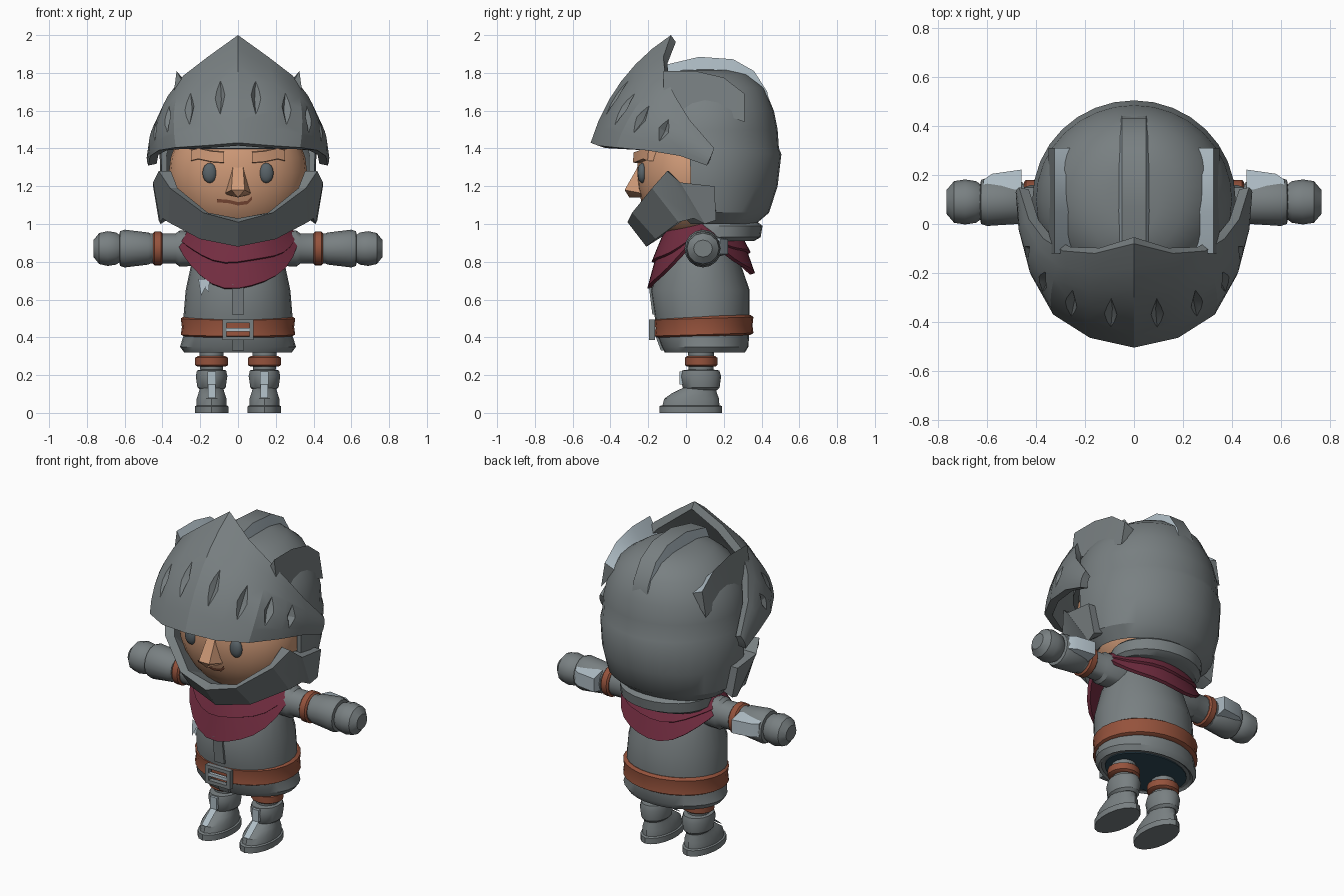
import bpy, bmesh, math
from mathutils import Vector as V

if "Cube" in bpy.data.objects:
    bpy.data.objects.remove(bpy.data.objects["Cube"])

def mat(name, *rgb):
    m = bpy.data.materials.new(name)
    m.diffuse_color = (*rgb, 1)
    m.use_nodes = True
    m.node_tree.nodes["Principled BSDF"].inputs["Base Color"].default_value = m.diffuse_color
    return m

STEEL = mat("steel", .19, .215, .222)
LIGHT = mat("bare_edge", .43, .51, .56)
SKIN = mat("skin", .62, .32, .185)
CLOTH = mat("maroon_cloth", .17, .026, .052)
LEATHER = mat("leather", .30, .085, .045)
SLATE = mat("eye_slate", .10, .125, .14)
LINING = mat("blue_lining", .03, .07, .10)
LIP = mat("lip_brown", .25, .085, .045)

def make(name, verts, faces, m, out=None, angle=32):
    """Mesh object; open surfaces are turned away from the point out."""
    me = bpy.data.meshes.new(name)
    me.from_pydata([tuple(v) for v in verts], [], faces)
    bm = bmesh.new()
    bm.from_mesh(me)
    bmesh.ops.remove_doubles(bm, verts=bm.verts, dist=1e-5)
    bmesh.ops.recalc_face_normals(bm, faces=bm.faces)
    if out is not None:
        if sum(f.normal.dot(f.calc_center_median() - V(out)) for f in bm.faces) < 0:
            bmesh.ops.reverse_faces(bm, faces=bm.faces)
    bm.to_mesh(me)
    bm.free()
    ob = bpy.data.objects.new(name, me)
    bpy.context.collection.objects.link(ob)
    me.materials.append(m)
    smooth(ob, angle)
    return ob

def smooth(ob, angle=32):
    ob.data.shade_smooth()
    ob.data.set_sharp_from_angle(angle=math.radians(angle))

def bake(ob, angle=32):
    dg = bpy.context.evaluated_depsgraph_get()
    me = bpy.data.meshes.new_from_object(ob.evaluated_get(dg))
    ob.modifiers.clear()
    ob.data = me
    smooth(ob, angle)

def thicken(ob, t, angle=32):
    md = ob.modifiers.new("thickness", 'SOLIDIFY')
    md.thickness, md.offset = t, -1
    bake(ob, angle)

def grid(name, rows, m, loop=False, caps=False, out=None, angle=32):
    n = len(rows[0])
    faces = [(r*n+c, r*n+(c+1) % n, (r+1)*n+(c+1) % n, (r+1)*n+c)
             for r in range(len(rows)-1) for c in range(n if loop else n-1)]
    if caps:
        faces += [tuple(range(n)), tuple(range((len(rows)-1)*n, len(rows)*n))]
    return make(name, [p for r in rows for p in r], faces, m, out, angle)

def loft(name, rings, m, n=24, place=lambda p: p, caps=True, angle=32):
    """Rings are (height, x radius, y centre, y radius)."""
    rows = [[place(V((rx*math.sin(2*math.pi*k/n), cy-ry*math.cos(2*math.pi*k/n), z)))
             for k in range(n)] for z, rx, cy, ry in rings]
    return grid(name, rows, m, True, caps, angle=angle)

def box(name, c, s, m):
    v = [V(c)+V((x*s[0], y*s[1], z*s[2]))/2 for x in (-1, 1) for y in (-1, 1) for z in (-1, 1)]
    return make(name, v, [(0, 1, 3, 2), (4, 5, 7, 6), (0, 1, 5, 4), (2, 3, 7, 6), (0, 2, 6, 4), (1, 3, 7, 5)], m)

def flip(p):
    return V((-p[0], p[1], p[2]))

# Helmet shell with the face opening removed
shell = loft("helmet_shell", [(1.0, .32, .12, .25), (1.06, .385, .1, .34), (1.2, .41, .1, .385),
    (1.37, .415, .1, .405), (1.40, .405, .1, .392), (1.5, .40, .1, .385), (1.6, .375, .1, .365),
    (1.72, .305, .1, .315), (1.79, .2, .1, .23), (1.815, .1, .1, .14), (1.82, .01, .1, .01)], STEEL, 32)
bm = bmesh.new()
bm.from_mesh(shell.data)
gone = [f for f in bm.faces if (f.calc_center_median().y < 0 and f.calc_center_median().z < 1.42)
        or f.calc_center_median().z < 1.01]
bmesh.ops.delete(bm, geom=gone, context='FACES')
bm.to_mesh(shell.data)
bm.free()
thicken(shell, .03)

# Visor: a bulged sheet between a lower and an upper edge
LOW = [V(p) for p in ((0, -.505, 1.43), (.18, -.465, 1.415), (.33, -.37, 1.405), (.42, -.21, 1.39), (.465, -.03, 1.36), (.475, .11, 1.31))]
UPP = [V(p) for p in ((0, -.08, 2), (.16, -.12, 1.885), (.29, -.11, 1.785), (.37, -.06, 1.68), (.43, .02, 1.55), (.47, .15, 1.40))]

def visor_point(s, v):
    a = min(abs(s), 4.999)
    i = int(a)
    lo, up = LOW[i].lerp(LOW[i+1], a-i), UPP[i].lerp(UPP[i+1], a-i)
    d = (lo.lerp(up, .5) - V((0, .1, 1.4))).normalized()
    p = lo.lerp(up, v) + d * .065*4*v*(1-v)*(1-a/6)
    return p if s >= 0 else flip(p)

visor = grid("visor", [[visor_point(s, v/6) for s in range(-5, 6)] for v in range(7)],
             STEEL, out=(0, .1, 1.4), angle=24)
thicken(visor, .045, 24)

# Lens-shaped slits carved into the visor
sv, sf = [], []
for s, size in ((.5, .15), (1.45, .14), (2.4, .11), (3.3, .08)):
    for sg in (-1, 1):
        p = visor_point(sg*s, .42)
        tv = (visor_point(sg*s, .52)-visor_point(sg*s, .32)).normalized()
        tu = (visor_point(sg*s+.2, .42)-visor_point(sg*s-.2, .42)).normalized()
        n = tu.cross(tv).normalized()
        b = len(sv)
        sv += [p+tv*size, p-tv*size, p+tu*.03, p+n*.03, p-tu*.03, p-n*.03]
        sf += [(b+e, b+2+k, b+2+(k+1) % 4) for e in (0, 1) for k in range(4)]
cutter = make("slit_cutter", sv, sf, STEEL)
cutter.hide_render = True
md = visor.modifiers.new("slits", 'BOOLEAN')
md.operation, md.object, md.solver = 'DIFFERENCE', cutter, 'EXACT'
bake(visor, 24)
bpy.data.objects.remove(cutter)

# Chin guard: inner top, outer top, outer bottom, inner bottom at each station
half = [((0, -.26, 1.03), (0, -.31, 1.01), (0, -.21, .88), (0, -.1, .95)),
        ((.16, -.245, 1.06), (.185, -.285, 1.06), (.2, -.16, .92), (.15, -.08, .98)),
        ((.32, -.15, 1.19), (.36, -.18, 1.19), (.37, -.04, 1.01), (.3, 0, 1.03)),
        ((.355, -.09, 1.28), (.42, -.1, 1.28), (.40, .04, 1.03), (.33, .05, 1.05)),
        ((.36, -.03, 1.22), (.45, -.03, 1.22), (.41, .1, 1.0), (.34, .1, 1.05)),
        ((.37, .15, 1.2), (.45, .15, 1.2), (.42, .16, 1.02), (.34, .16, 1.05))]
full = [[flip(p) for p in r] for r in half[:0:-1]] + [[V(p) for p in r] for r in half]
grid("chin_guard", full, STEEL, True, True, angle=20)

# Crest ridge along the middle of the helmet: pale sides, steel top
path = ((-.12, 1.84), (.07, 1.885), (.25, 1.872), (.36, 1.81), (.43, 1.70), (.455, 1.58))
crest = grid("centre_crest", [[V((-.07, y-.03, z-.11)), V((-.05, y, z)), V((.05, y, z)), V((.07, y-.03, z-.11))]
             for y, z in path], STEEL, True, True)
crest.data.materials.append(LIGHT)
for f in crest.data.polygons:
    f.material_index = int(abs(f.normal.x) > .7)

# Raised side fins with pale inner faces
for sg in (-1, 1):
    rows = [[V((sg*.25, y, a)), V((sg*.325, y, b)), V((sg*.35, y, c))]
            for y, a, b, c in ((-.12, 1.68, 1.81, 1.62), (.05, 1.72, 1.81, 1.6), (.2, 1.7, 1.775, 1.58), (.31, 1.66, 1.69, 1.54))]
    fin = grid("side_fin", rows, STEEL, True, True)
    fin.data.materials.append(LIGHT)
    for f in fin.data.polygons:
        f.material_index = int(f.normal.z > .3)

# Head and face
def face_y(x, z):
    return .03-.29*math.sqrt(max(0, 1-(x/.365)**2-((z-1.27)/.36)**2))

loft("head", [(1.27-.36*math.cos(math.pi*k/14), .365*math.sin(math.pi*k/14)+.001, .03,
     .29*math.sin(math.pi*k/14)+.001) for k in range(15)], SKIN, 28, angle=60)
make("nose", [(-.025, -.24, 1.33), (.025, -.24, 1.33), (-.035, -.325, 1.18), (.035, -.325, 1.18), (-.075, -.22, 1.16),
     (.075, -.22, 1.16), (0, -.3, 1.14), (0, -.2, 1.14)],
     [(0, 1, 3, 2), (0, 2, 4), (1, 5, 3), (2, 3, 6), (2, 6, 4), (3, 5, 6), (4, 6, 7), (6, 5, 7), (0, 4, 7, 5, 1)], SKIN)
grid("mouth", [[V((x, face_y(x, z+o)-.006, z+o)) for x, z in ((-.11, 1.125), (-.05, 1.12), (0, 1.108), (.05, 1.115), (.075, 1.14))]
     for o in (-.01, .008)], LIP, out=(0, .1, 1.1))
for sg in (-1, 1):
    loft("eye", [(1.27-.053*math.cos(math.pi*k/8), .038*math.sin(math.pi*k/8)+.001, -.232,
         .024*math.sin(math.pi*k/8)+.001) for k in range(9)], SLATE, 14, lambda p: p+V((sg*.15, 0, 0)), angle=60)
    brow = [[V((sg*x, face_y(x, z)+d, z+h)) for d, h in ((.03, .035), (-.03, .03), (-.035, -.025), (.03, -.03))]
            for x, z in ((.075, 1.35), (.14, 1.355), (.21, 1.37), (.25, 1.36))]
    grid("eyebrow", brow, SKIN, True, True)

# Tunic, lining, collar, belt
loft("tunic", [(.33, .27, .1, .20), (.32, .285, .1, .212), (.35, .307, .1, .23), (.42, .285, .09, .245), (.52, .288, .085, .252),
     (.65, .277, .075, .262), (.8, .245, .075, .21), (.92, .2, .08, .16), (1.0, .17, .09, .14)], STEEL, 28)
loft("hem_lining", [(.324, .25, .1, .18), (.34, .25, .1, .18)], LINING, 24)
loft("collar", [(.91, .25, .17, .19), (.93, .27, .18, .215), (.99, .27, .19, .215), (1.01, .25, .18, .2)], STEEL, 24)
loft("belt", [(.405, .285, .095, .245), (.415, .303, .095, .262), (.455, .297, .095, .257), (.5, .303, .095, .262), (.512, .285, .095, .245)],
     LEATHER, 28, lambda p: p+V((0, 0, .03*(p.y-.1))))
for a, b in (((.52, -.17), (.68, -.19)), ((.33, -.125), (.41, -.155))):
    grid("front_placket", [[V((x, y-d, z)) for x, d in ((-.032, -.02), (-.032, .008), (.032, .008), (.032, -.02))]
         for z, y in (a, b)], STEEL, True, True)
for sg in (-1, 1):
    box("buckle_side", (sg*.072, -.18, .44), (.022, .03, .11), STEEL)
    box("buckle_bar", (0, -.18, .44+sg*.045), (.15, .03, .02), STEEL)
box("buckle_prong", (.01, -.185, .44), (.14, .02, .018), LIGHT)
make("torn_patch", [(-.21, -.135, .71), (-.15, -.165, .71), (-.155, -.178, .64), (-.175, -.172, .66), (-.195, -.162, .62)],
     [(0, 1, 2, 3, 4)], LIGHT, out=(0, .3, .65))

# Scarf: two draped layers, deep at front and back, shallow over the arms
def drape(name, front, back, rx, ry, top):
    rows = []
    for r in range(4):
        u = r/3
        row = []
        for k in range(28):
            t = 2*math.pi*k/28
            c = math.cos(t)
            low = .94-(front if c > 0 else back)*abs(c)**1.15+.008*math.sin(5*t)
            w = .62+.38*u**.85
            row.append(V((rx*w*math.sin(t), .08-ry*w*c, top+(low-top)*u)))
        rows.append(row)
    thicken(grid(name, rows, CLOTH, True, out=(0, .08, .8)), .02)

drape("scarf_lower", .28, .20, .325, .285, 1.01)
drape("scarf_upper", .14, .09, .31, .262, 1.02)

for sg in (-1, 1):
    # Arm, built along x
    arm = lambda p: V((sg*p.z, p.y, .87+p.x))
    loft("upper_arm", [(.15, .09, .09, .08), (.31, .095, .09, .085), (.33, .08, .09, .075), (.47, .08, .09, .075)], STEEL, 16, arm)
    loft("arm_strap", [(.40, .08, .09, .08), (.408, .09, .09, .09), (.442, .09, .09, .09), (.45, .08, .09, .08)], LEATHER, 16, arm)
    loft("forearm", [(.455, .075, .09, .08), (.475, .085, .09, .09), (.60, .1, .09, .098), (.625, .092, .09, .09), (.63, .06, .09, .06)], STEEL, 16, arm)
    loft("fist", [(.61, .06, .09, .06), (.645, .085, .09, .085), (.69, .092, .09, .092), (.735, .082, .09, .085), (.765, .045, .09, .05)], STEEL, 12, arm)
    grid("forearm_plate", [[V((sg*x, y, .87+h)) for y, h in ((.14, -.05), (o, -.03), (o, .05), (.14, .07))]
         for x, o in ((.46, .222), (.58, .205), (.615, .18))], LIGHT, True, True)
    # Leg and boot
    leg = lambda p: p+V((sg*.14, 0, 0))
    loft("leg", [(.2, .06, .08, .065), (.37, .068, .08, .07)], STEEL, 14, leg)
    loft("knee_strap", [(.245, .075, .08, .075), (.253, .09, .08, .086), (.292, .09, .08, .086), (.3, .075, .08, .075)], LEATHER, 14, leg)
    loft("boot_sole", [(0, .09, .025, .165), (.035, .09, .025, .165), (.04, .08, .025, .155)], STEEL, 18, leg)
    loft("boot_foot", [(.03, .082, .025, .152), (.075, .08, .03, .145), (.105, .07, .045, .118), (.135, .062, .075, .085)], STEEL, 18, leg)
    loft("boot_cuff", [(.12, .06, .08, .085), (.135, .076, .08, .098), (.195, .085, .078, .108), (.225, .078, .078, .098), (.23, .05, .08, .06)], STEEL, 18, leg)
    box("boot_buckle_plate", (sg*.14, -.02, .185), (.045, .03, .07), LIGHT)
    grid("boot_tongue", [[V((sg*.14+x, y, z)) for x in (-.02, .02)] for y, z in ((-.03, .15), (-.08, .112), (-.12, .08))],
         LIGHT, out=(sg*.14, 0, 0))
